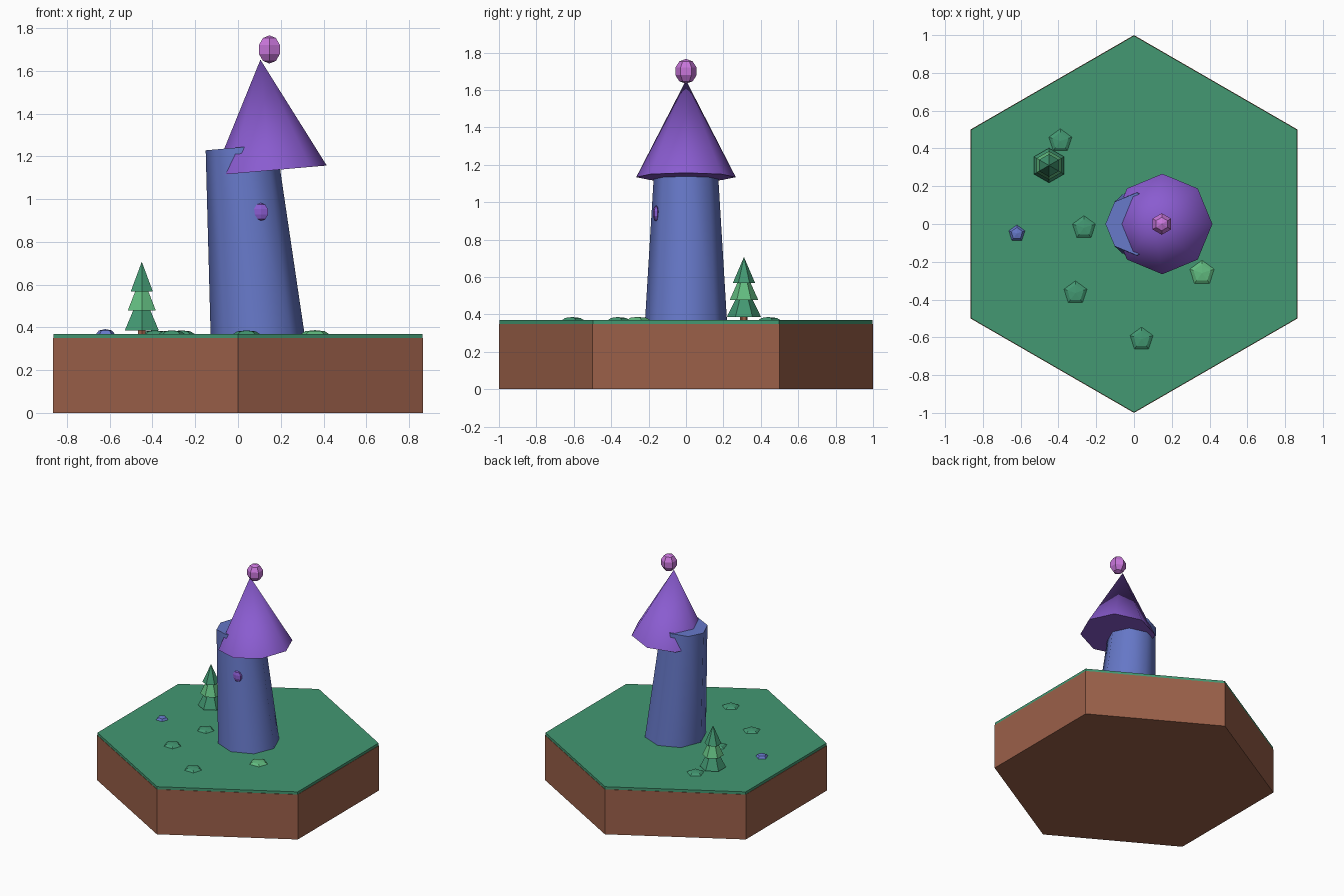
import bpy, bmesh, math
from mathutils import Matrix, Vector

if "Cube" in bpy.data.objects:
    bpy.data.objects.remove(bpy.data.objects["Cube"])


def material(name, rgb):
    m = bpy.data.materials.new(name)
    lin = [((c / 255 + 0.055) / 1.055) ** 2.4 for c in rgb]
    m.diffuse_color = (*lin, 1)
    m.use_nodes = True
    m.node_tree.nodes["Principled BSDF"].inputs["Base Color"].default_value = m.diffuse_color
    return m


BROWN = material("earth brown", (155, 96, 73))
GREEN = material("grass green", (67, 152, 114))
LIGHT = material("light green", (98, 188, 128))
BLUE = material("tower blue", (102, 120, 200))
PURPLE = material("roof purple", (138, 92, 208))
PINK = material("ball pink", (200, 118, 218))


def finish(name, bm, mat, matrix, smooth):
    me = bpy.data.meshes.new(name)
    bm.transform(matrix)
    bm.to_mesh(me)
    bm.free()
    me.materials.append(mat)
    ob = bpy.data.objects.new(name, me)
    bpy.context.collection.objects.link(ob)
    if smooth:
        bpy.ops.object.select_all(action='DESELECT')
        bpy.context.view_layer.objects.active = ob
        ob.select_set(True)
        bpy.ops.object.shade_smooth_by_angle(angle=math.radians(50))
    return ob


def cone(name, mat, base, r1, r2, h, sides, turn=0, tilt=0, smooth=False):
    """Cone or prism standing on base, first corner at angle turn."""
    bm = bmesh.new()
    bmesh.ops.create_cone(bm, cap_ends=True, segments=sides, radius1=r1,
                          radius2=r2, depth=h,
                          matrix=Matrix.Translation((0, 0, h / 2)))
    # cone corners start on the y axis
    m = (Matrix.Translation(base) @ Matrix.Rotation(tilt, 4, 'Y')
         @ Matrix.Rotation(turn, 4, 'Z'))
    return finish(name, bm, mat, m, smooth)


def ball(name, mat, centre, radii, sides, rings, smooth=False):
    """Low-poly ellipsoid with a corner on +y."""
    bm = bmesh.new()
    bmesh.ops.create_uvsphere(bm, u_segments=sides, v_segments=rings, radius=1)
    far = max(bm.verts, key=lambda v: v.co.xy.length)
    a = math.atan2(far.co.y, far.co.x)
    m = (Matrix.Translation(centre) @ Matrix.Diagonal((*radii, 1))
         @ Matrix.Rotation(math.pi / 2 - a, 4, 'Z'))
    return finish(name, bm, mat, m, smooth)


# Hexagonal ground
cone("earth_block", BROWN, (0, 0, 0), 1, 1, 0.35, 6)
cone("grass_cap", GREEN, (0, 0, 0.35), 0.997, 0.997, 0.02, 6)

# Leaning tower, slipped roof, ball and window
LEAN = -0.087
cone("tower", BLUE, (0.092, 0, 0.35), 0.22, 0.166, 0.896, 8, tilt=LEAN, smooth=True)
cone("roof", PURPLE, (0.15, 0, 1.134), 0.266, 0.0, 0.52, 8, tilt=LEAN, smooth=True)
ball("roof_ball", PINK, (0.147, 0, 1.70), (0.06, 0.06, 0.066), 6, 5)
ball("window", PURPLE, (0.107, -0.16, 0.94), (0.04, 0.018, 0.042), 6, 5)

# Pine tree
TX, TY = -0.45, 0.31
cone("tree_trunk", BROWN, (TX, TY, 0.365), 0.02, 0.02, 0.04, 6)
for name, mat, z, r, h in (("tree_lower_tier", GREEN, 0.385, 0.092, 0.19),
                           ("tree_middle_tier", LIGHT, 0.478, 0.076, 0.17),
                           ("tree_upper_tier", GREEN, 0.567, 0.06, 0.14)):
    cone(name, mat, (TX, TY, z), r, 0, h, 6)

# Low tufts and a stone on the grass
for i, (x, y) in enumerate([(-0.39, 0.44), (-0.265, -0.02),
                            (-0.31, -0.365), (0.04, -0.61)]):
    ball(f"grass_tuft_{i + 1}", GREEN, (x, y, 0.37), (0.064, 0.064, 0.016), 5, 4)
ball("light_tuft", LIGHT, (0.36, -0.26, 0.37), (0.068, 0.068, 0.017), 5, 4)
ball("blue_stone", BLUE, (-0.62, -0.05, 0.37), (0.045, 0.045, 0.022), 5, 4)
